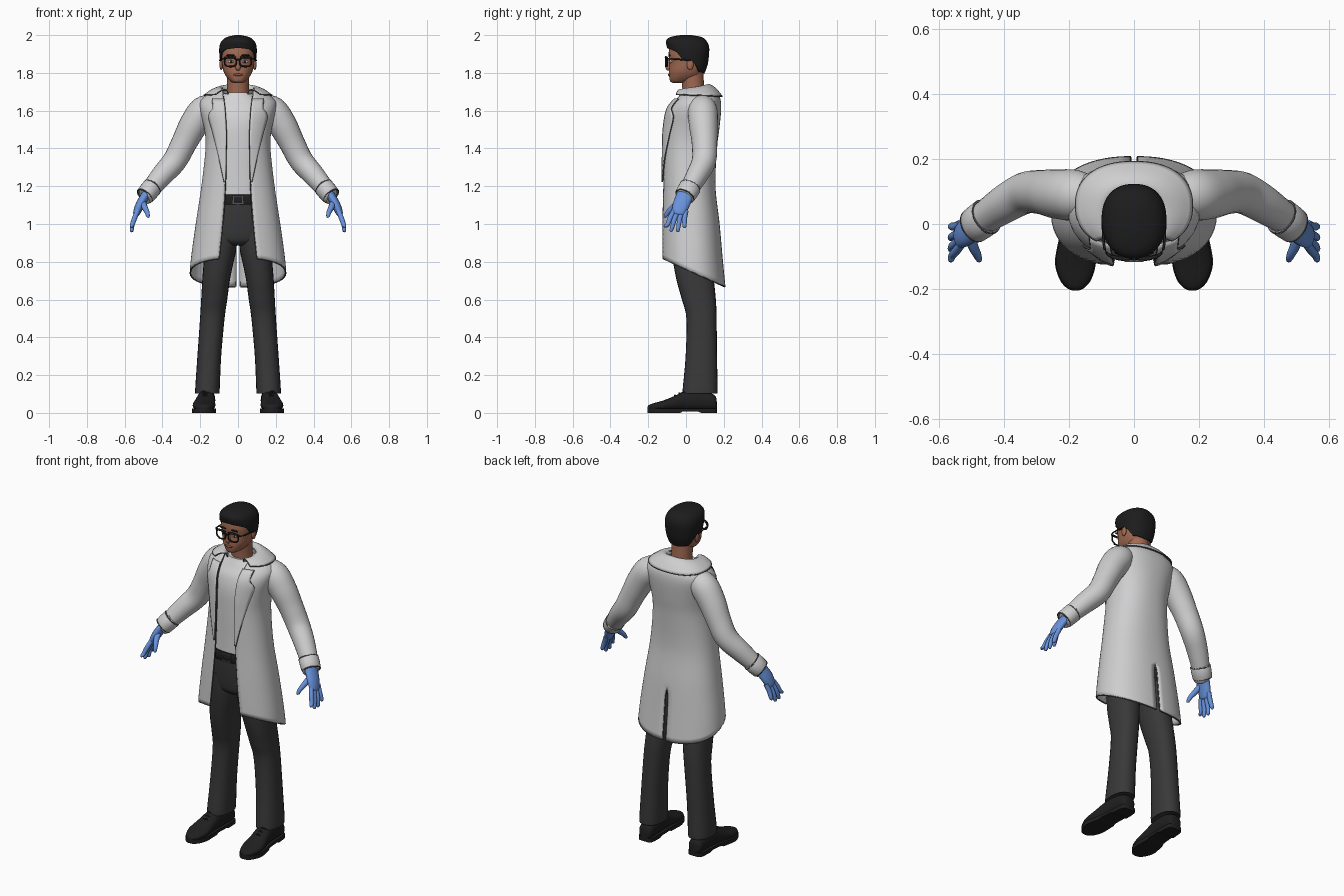
import bpy, bmesh
from math import sin, cos, pi, asin, copysign, radians
from mathutils import Vector, Matrix

cube = bpy.data.objects.get("Cube")
if cube:
    bpy.data.objects.remove(cube)


def material(name, r, g, b):
    m = bpy.data.materials.new(name)
    m.use_nodes = True
    m.diffuse_color = (r, g, b, 1)
    m.node_tree.nodes["Principled BSDF"].inputs["Base Color"].default_value = (r, g, b, 1)
    return m


WHITE = material("coat_white", .62, .62, .63)
TRIM = material("trim_grey", .09, .09, .09)
SHIRT = material("shirt_white", .66, .66, .67)
PANTS = material("trouser_charcoal", .04, .04, .042)
BLACK = material("black_leather", .014, .014, .015)
HAIR = material("hair_black", .012, .012, .013)
SKIN = material("skin_brown", .36, .145, .085)
LIPS = material("lip_brown", .24, .085, .06)
GLOVE = material("glove_blue", .14, .29, .72)
EYE = material("eye_white", .6, .56, .52)


# ---- helpers ----
def finish(bm, name, mats, mirror=False, thick=0):
    bmesh.ops.recalc_face_normals(bm, faces=bm.faces)
    me = bpy.data.meshes.new(name)
    bm.to_mesh(me)
    bm.free()
    for m in mats:
        me.materials.append(m)
    for p in me.polygons:
        p.use_smooth = True
    me.set_sharp_from_angle(angle=radians(50))
    ob = bpy.data.objects.new(name, me)
    bpy.context.collection.objects.link(ob)
    if mirror:
        ob.modifiers.new("mirror", 'MIRROR').merge_threshold = .0005
    if thick:
        s = ob.modifiers.new("thickness", 'SOLIDIFY')
        s.thickness, s.offset, s.material_offset_rim = thick, 0, len(mats) - 1
    return ob


def skin(name, rows, *mats, closed=True, mirror=False, thick=0):
    """Surface through rows of points; closed rows form a capped tube."""
    bm = bmesh.new()
    vs = [[bm.verts.new(p) for p in r] for r in rows]
    n = len(rows[0])
    for a, b in zip(vs, vs[1:]):
        for i in range(n if closed else n - 1):
            k = (i + 1) % n
            bm.faces.new((a[i], a[k], b[k], b[i]))
    if closed:
        bm.faces.new(vs[0])
        bm.faces.new(vs[-1])
    return finish(bm, name, mats, mirror, thick)


def smooth(pts, k=5):
    """Catmull-Rom resampling of a list of tuples."""
    out = []
    for i in range(len(pts) - 1):
        quad = [pts[max(i - 1, 0)], pts[i], pts[i + 1], pts[min(i + 2, len(pts) - 1)]]
        for j in range(k):
            t = j / k
            out.append(tuple(.5 * (2 * b + (c - a) * t + (2 * a - 5 * b + 4 * c - d) * t * t
                             + (3 * b - a - 3 * c + d) * t ** 3) for a, b, c, d in zip(*quad)))
    return out + [tuple(pts[-1])]


def at(table, z):
    for p, q in zip(table, table[1:]):
        if z <= q[0]:
            t = max(0, (z - p[0]) / (q[0] - p[0]))
            return [a + (b - a) * t for a, b in zip(p[1:], q[1:])]
    return list(table[-1][1:])


E = .87


def oval(a, yf, yb, th):
    s, c = sin(th), cos(th)
    return (a * copysign(abs(s) ** E, s),
            (yf + yb) / 2 - (yb - yf) / 2 * copysign(abs(c) ** E, c))


def theta_at(x, a):
    return asin(min(x / a, .96) ** (1 / E))


def stack(name, table, mat, n=32, k=5, cx=None, mirror=False):
    """Upright body part from (z, half width, front, back[, centre x])."""
    rows = []
    for z, a, f, b, *c in smooth(table, k):
        ring = [oval(a, f, b, 2 * pi * i / n) for i in range(n)]
        rows.append([(x + (c[0] if c else 0), y, z) for x, y in ring])
    return skin(name, rows, mat, mirror=mirror)


def tube(name, pts, mat, n=16, k=5, ry=1, mirror=True):
    """Tube along (x, y, z, radius); ry stretches it across."""
    pts = smooth(pts, k)
    rows = []
    for i, p in enumerate(pts):
        d = (Vector(pts[min(i + 1, len(pts) - 1)][:3]) - Vector(pts[max(i - 1, 0)][:3])).normalized()
        ref = Vector((0, 1, 0)) if abs(d.y) < .9 else Vector((1, 0, 0))
        u = d.cross(ref).normalized()
        v = u.cross(d)
        rows.append([Vector(p[:3]) + p[3] * (u * cos(2 * pi * j / n) + v * ry * sin(2 * pi * j / n))
                     for j in range(n)])
    return skin(name, rows, mat, mirror=mirror)


def edging(name, pts, r=.0045):
    tube(name, [(*p, r) for p in pts], TRIM, n=6, k=1)


def blob(name, loc, size, mat, mirror=False):
    bm = bmesh.new()
    bmesh.ops.create_uvsphere(bm, u_segments=20, v_segments=12, radius=1,
                              matrix=Matrix.Translation(loc) @ Matrix.Diagonal((*size, 1)))
    return finish(bm, name, [mat], mirror)


def box(name, loc, size, mat):
    bm = bmesh.new()
    bmesh.ops.create_cube(bm, size=1, matrix=Matrix.Translation(loc) @ Matrix.Diagonal((*size, 1)))
    return finish(bm, name, [mat])


# ---- coat: z, half width, front, back, half opening ----
COAT = smooth([(.64, .258, -.13, .208, .112), (.8, .247, -.13, .192, .102), (1, .22, -.128, .174, .082),
               (1.2, .19, -.122, .152, .068), (1.4, .168, -.12, .16, .064), (1.5, .174, -.116, .172, .064),
               (1.6, .197, -.098, .182, .07), (1.655, .195, -.06, .18, .076),
               (1.69, .145, -.025, .165, .08), (1.72, .09, 0, .13, .08)], 6)


def coat_point(t, z):
    a, f, b, gap = at(COAT, z)
    vent = .03 * min(1, max(0, (.98 - z) / .06))
    start = theta_at(gap, a)
    th = start + (pi - vent - start) * t
    x, y = oval(a, f, b, th)
    return (0 if t == 1 and vent == 0 else x, y, z)


cols = []
for i in range(29):
    t = i / 28
    low = .82 - .47 * (coat_point(t, .75)[1] + .125)
    cols.append([coat_point(t, low + (1.72 - low) * j / 40) for j in range(41)])
skin("coat_body", cols, WHITE, TRIM, closed=False, mirror=True, thick=.008)
edging("coat_front_edging", [p for p in cols[0] if p[2] < 1.68])
edging("coat_hem_edging", [c[0] for c in cols])
edging("coat_vent_edging", [p for p in cols[-1] if p[2] < .99])

# lapels
LAPEL = smooth([(1.22, .072), (1.35, .1), (1.48, .132), (1.57, .155), (1.605, .132), (1.66, .135)], 4)
rows = []
for j in range(25):
    z = 1.22 + .44 * j / 24
    a, f, b, gap = at(COAT, z)
    w = at(LAPEL, z)[0]
    row = []
    for i in range(7):
        x, y = oval(a, f, b, theta_at(gap - .002 + (w - gap + .002) * i / 6, a))
        row.append((x, y - .01, z + .003))
    rows.append(row)
skin("lapel", rows, WHITE, TRIM, closed=False, mirror=True, thick=.008)
edging("lapel_edging", [r[-1] for r in rows], .004)

# folded collar
rows = []
for i in range(25):
    th = radians(38 + 142 * i / 24)
    rise = (1 - cos(th)) / 2
    layers = smooth([(.08, -.035, .105, 1.685 + .03 * rise), (.095, -.045, .12, 1.705 + .032 * rise),
                     (.135, -.06, .155, 1.705 + .012 * rise), (.178, -.075, .19, 1.688 - .012 * rise)], 3)
    rows.append([(*oval(a, f, b, th), z) for a, f, b, z in layers])
rows[-1] = [(0, y, z) for x, y, z in rows[-1]]
skin("collar", rows, WHITE, TRIM, closed=False, mirror=True, thick=.008)
edging("collar_edging", [r[-1] for r in rows] )
edging("collar_front_edging", rows[0], .004)

# sleeves and cuffs
tube("sleeve", [(.12, .085, 1.625, .06), (.18, .088, 1.6, .078), (.235, .092, 1.525, .076),
                (.285, .098, 1.43, .068), (.335, .095, 1.335, .064), (.4, .06, 1.26, .058),
                (.475, .008, 1.17, .047)], WHITE, n=24)
tube("cuff", [(.452, .024, 1.198, .048), (.456, .021, 1.193, .053), (.49, -.004, 1.152, .051),
              (.496, -.008, 1.146, .044)], WHITE, n=24, k=2, ry=1.1)
for nm, c, r in (("cuff_upper_edging", (.454, .022, 1.195), .05), ("cuff_lower_edging", (.493, -.006, 1.149), .047)):
    d = Vector((.034, -.025, -.041)).normalized()
    u = d.cross(Vector((0, 1, 0))).normalized()
    v = u.cross(d) * 1.1
    edging(nm, [Vector(c) + r * (u * cos(i * pi / 12) + v * sin(i * pi / 12)) for i in range(25)], .004)

# ---- gloves ----
tube("glove_palm", [(.475, .005, 1.17, .026), (.5, -.012, 1.135, .024), (.522, -.028, 1.095, .023),
                    (.538, -.04, 1.055, .018), (.541, -.042, 1.046, .008)], GLOVE, ry=1.9)
for i, (ky, ty, tz) in enumerate(((-.072, -.11, .988), (-.05, -.078, .966), (-.028, -.043, .964), (-.007, -.008, .985))):
    tube(f"glove_finger_{i + 1}", [(.532, ky + .008, 1.07, .013), (.548, (ky * 2 + ty) / 3, 1.03, .0135),
                                   (.559, (ky + ty * 2) / 3, .998, .012), (.563, ty, tz, .0095),
                                   (.563, ty, tz - .007, .003)], GLOVE, n=10, k=3)
tube("glove_thumb", [(.506, -.03, 1.12, .017), (.495, -.068, 1.09, .016), (.482, -.095, 1.063, .013),
                     (.476, -.11, 1.04, .009), (.475, -.113, 1.034, .003)], GLOVE, n=12, k=3)

# ---- shirt, belt, trousers ----
stack("shirt", [(1.12, .15, -.1, .12), (1.25, .15, -.1, .125), (1.4, .15, -.102, .135), (1.52, .155, -.1, .15),
                (1.6, .165, -.082, .155), (1.65, .13, -.052, .14), (1.685, .08, -.032, .105),
                (1.695, .072, -.028, .1)], SHIRT)
stack("belt", [(1.1, .164, -.108, .128), (1.104, .167, -.111, .131), (1.151, .164, -.11, .13),
               (1.155, .161, -.107, .127)], BLACK, k=1)
for x, z, sx, sz in ((0, 1.148, .056, .007), (0, 1.108, .056, .007), (-.026, 1.128, .007, .046), (.026, 1.128, .007, .046)):
    box("belt_buckle", (x, -.113, z), (sx, .008, sz), TRIM)
stack("trouser_hips", [(.885, .08, -.05, .1), (.91, .145, -.08, .125), (.96, .17, -.092, .135),
                       (1.05, .17, -.1, .135), (1.12, .16, -.102, .125)], PANTS)
stack("trouser_leg", [(.105, .062, -.016, .165, .162), (.12, .065, -.018, .168, .162), (.3, .063, -.002, .164, .152),
                      (.5, .065, .002, .162, .136), (.6, .069, -.022, .158, .126), (.72, .074, -.054, .146, .114),
                      (.88, .084, -.08, .13, .091), (1, .085, -.088, .125, .086)], PANTS, n=24, mirror=True)

# ---- shoes: y, half width, height, centre x ----
SHOE = smooth([(.163, .02, .06, .165), (.15, .04, .095, .165), (.08, .046, .12, .166), (0, .048, .118, .17),
               (-.06, .055, .09, .176), (-.12, .06, .066, .18), (-.17, .046, .052, .18),
               (-.196, .025, .042, .18), (-.204, .008, .03, .18)], 4)
rows = []
for y, w, h, c in SHOE:
    ring = [oval(w, -1, 1, 2 * pi * i / 20) for i in range(20)]
    rows.append([(c + x, y, .012 + (h - .012) * (1 + v) / 2) for x, v in ring])
skin("shoe_upper", rows, BLACK, mirror=True)
rows = []
for y, w, h, c in SHOE:
    w, low = w + .003, 0 if y > .07 or y < -.03 else .008
    rows.append([(c - w, y, low), (c + w, y, low), (c + w, y, .024), (c - w, y, .024)])
skin("shoe_sole", rows, BLACK, mirror=True)
for i in range(3):
    y = -.055 + .022 * i
    tube("shoe_lace", [(.155, y, .084 + .012 * i, .005), (.175, y - .003, .092 + .012 * i, .005),
                       (.195, y, .084 + .012 * i, .005)], BLACK, n=6, k=3)

# ---- head ----
tube("neck", [(0, .045, 1.64, .066), (0, .04, 1.7, .058), (0, .032, 1.8, .06)], SKIN, n=24, mirror=False)
stack("head", [(1.747, .022, -.07, -.01), (1.756, .04, -.084, .03), (1.78, .062, -.089, .075), (1.81, .077, -.09, .095),
               (1.85, .085, -.087, .108), (1.9, .089, -.092, .113), (1.95, .08, -.082, .105), (1.98, .045, -.05, .07)], SKIN)
tube("nose", [(0, -.084, 1.872, .007), (0, -.092, 1.85, .01), (0, -.094, 1.828, .014), (0, -.088, 1.816, .009)],
     SKIN, n=12, mirror=False)
blob("lips", (0, -.087, 1.79), (.025, .008, .007), LIPS)
blob("ear", (.089, .022, 1.845), (.009, .018, .03), SKIN, True)
blob("eye", (.036, -.08, 1.86), (.017, .008, .008), EYE, True)
blob("iris", (.036, -.086, 1.86), (.007, .004, .007), HAIR, True)
blob("eyebrow", (.038, -.088, 1.893), (.025, .006, .005), HAIR, True)

# hair cap with a hairline that varies around the head
CAP = smooth([(1.78, .074, -.07, .09), (1.84, .091, -.082, .114), (1.9, .099, -.092, .122), (1.94, .098, -.102, .122),
              (1.97, .086, -.105, .108), (1.99, .058, -.082, .082), (2, .015, -.03, .03)], 6)
LINE = [(0, 1.932), (35, 1.925), (58, 1.91), (74, 1.865), (90, 1.862), (104, 1.85), (125, 1.805), (180, 1.795)]
cols = []
for i in range(48):
    th = 2 * pi * i / 48
    deg = min(360 - i * 7.5, i * 7.5)
    low = at(LINE, deg)[0]
    col = []
    for j in range(20):
        z = low + (2 - low) * sin(j / 19 * pi / 2)
        a, f, b = at(CAP, z)
        col.append((*oval(a, f, b, th), z))
    x, y, z = col[0]
    cols.append([(x * .85, .01 + (y - .01) * .85, z + .004)] + col)
skin("hair", list(zip(*cols)), HAIR)

# glasses
frame = [(.04 + .031 * copysign(abs(cos(a)) ** .7, cos(a)), -.106 + .006 * (cos(a) > .3),
          1.858 + .024 * copysign(abs(sin(a)) ** .7, sin(a)), .0045) for a in (i * pi / 14 for i in range(29))]
tube("glasses_rim", frame, BLACK, n=8, k=1)
tube("glasses_brow_bar", [(.01, -.106, 1.88, .005), (.04, -.107, 1.884, .006), (.072, -.1, 1.88, .005)], BLACK, n=8)
tube("glasses_bridge", [(-.012, -.106, 1.868, .004), (0, -.108, 1.871, .004), (.012, -.106, 1.868, .004)],
     BLACK, n=8, mirror=False)
tube("glasses_temple", [(.071, -.1, 1.875, .005), (.09, -.078, 1.874, .004), (.095, -.02, 1.87, .004),
                        (.096, .025, 1.866, .004)], BLACK, n=8, k=3)
